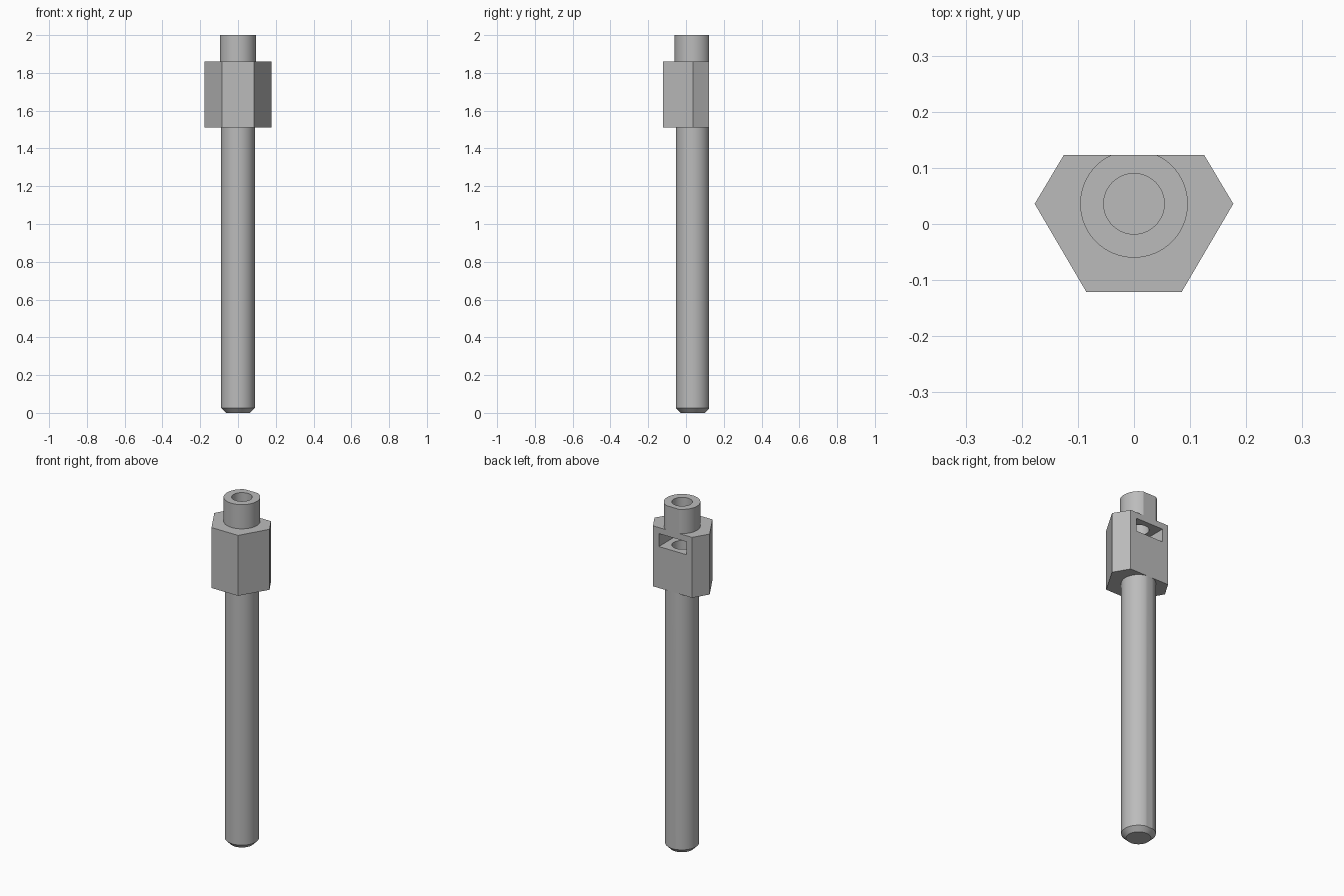
import bpy
import bmesh
import math

if "Cube" in bpy.data.objects:
    bpy.data.objects.remove(bpy.data.objects["Cube"], do_unlink=True)

AXIS_Y = 0.036      # centre line of the turned parts
BACK_Y = 0.123      # plane of the flat back
BLOCK_BOTTOM, BLOCK_TOP, TOP = 1.51, 1.86, 2.0

steel = bpy.data.materials.new("grey steel")
steel.use_nodes = True
colour = (0.5, 0.5, 0.5, 1)
steel.diffuse_color = colour
steel.node_tree.nodes["Principled BSDF"].inputs["Base Color"].default_value = colour


def loft(name, rings):
    """Closed solid through a stack of equal-sized point rings."""
    bm = bmesh.new()
    loops = [[bm.verts.new(p) for p in ring] for ring in rings]
    count = len(loops[0])
    for low, high in zip(loops, loops[1:]):
        for i in range(count):
            j = (i + 1) % count
            bm.faces.new((low[i], low[j], high[j], high[i]))
    bm.faces.new(loops[0][::-1])
    bm.faces.new(loops[-1])
    mesh = bpy.data.meshes.new(name)
    bm.to_mesh(mesh)
    bm.free()
    mesh.materials.append(steel)
    obj = bpy.data.objects.new(name, mesh)
    bpy.context.collection.objects.link(obj)
    return obj


def turned(name, profile, sides=64):
    """Round solid from (radius, height) pairs."""
    angles = [2 * math.pi * i / sides for i in range(sides)]
    return loft(name, [[(r * math.cos(a), AXIS_Y + r * math.sin(a), z)
                        for a in angles] for r, z in profile])


def prism(name, outline, bottom, top):
    return loft(name, [[(x, y, z) for x, y in outline] for z in (bottom, top)])


def box(name, half_width, front, back, bottom, top):
    outline = [(-half_width, front), (half_width, front),
               (half_width, back), (-half_width, back)]
    return prism(name, outline, bottom, top)


# Round shaft with a chamfered tip
shaft = turned("shaft", [(0.064, 0), (0.089, 0.025), (0.089, BLOCK_BOTTOM)])

# Hexagonal block with its back corner pair cut away
half = [(0.085, -0.121), (0.177, AXIS_Y), (0.125, BACK_Y)]
block = prism("hex_block", half + [(-x, y) for x, y in reversed(half)],
              BLOCK_BOTTOM, BLOCK_TOP)

# Short collar on top
collar = turned("collar", [(0.096, BLOCK_TOP), (0.096, TOP)])

# Cutters: central bore, rear slot and flat back
bore = turned("bore_cutter", [(0.054, 1.3), (0.054, TOP + 0.1)])
slot = box("slot_cutter", 0.088, -0.052, BACK_Y + 0.1, 1.75, 1.825)
flat = box("flat_cutter", 0.4, BACK_Y, BACK_Y + 0.3, -0.1, TOP + 0.1)

cuts = {shaft: (bore, flat), block: (bore, slot), collar: (bore, flat)}
for part, cutters in cuts.items():
    bpy.ops.object.select_all(action="DESELECT")
    part.select_set(True)
    bpy.context.view_layer.objects.active = part
    for cutter in cutters:
        mod = part.modifiers.new(cutter.name, "BOOLEAN")
        mod.operation = "DIFFERENCE"
        mod.solver = "EXACT"
        mod.object = cutter
        bpy.ops.object.modifier_apply(modifier=mod.name)
    bpy.ops.object.shade_smooth_by_angle(angle=math.radians(25))

for cutter in (bore, slot, flat):
    bpy.data.objects.remove(cutter, do_unlink=True)
